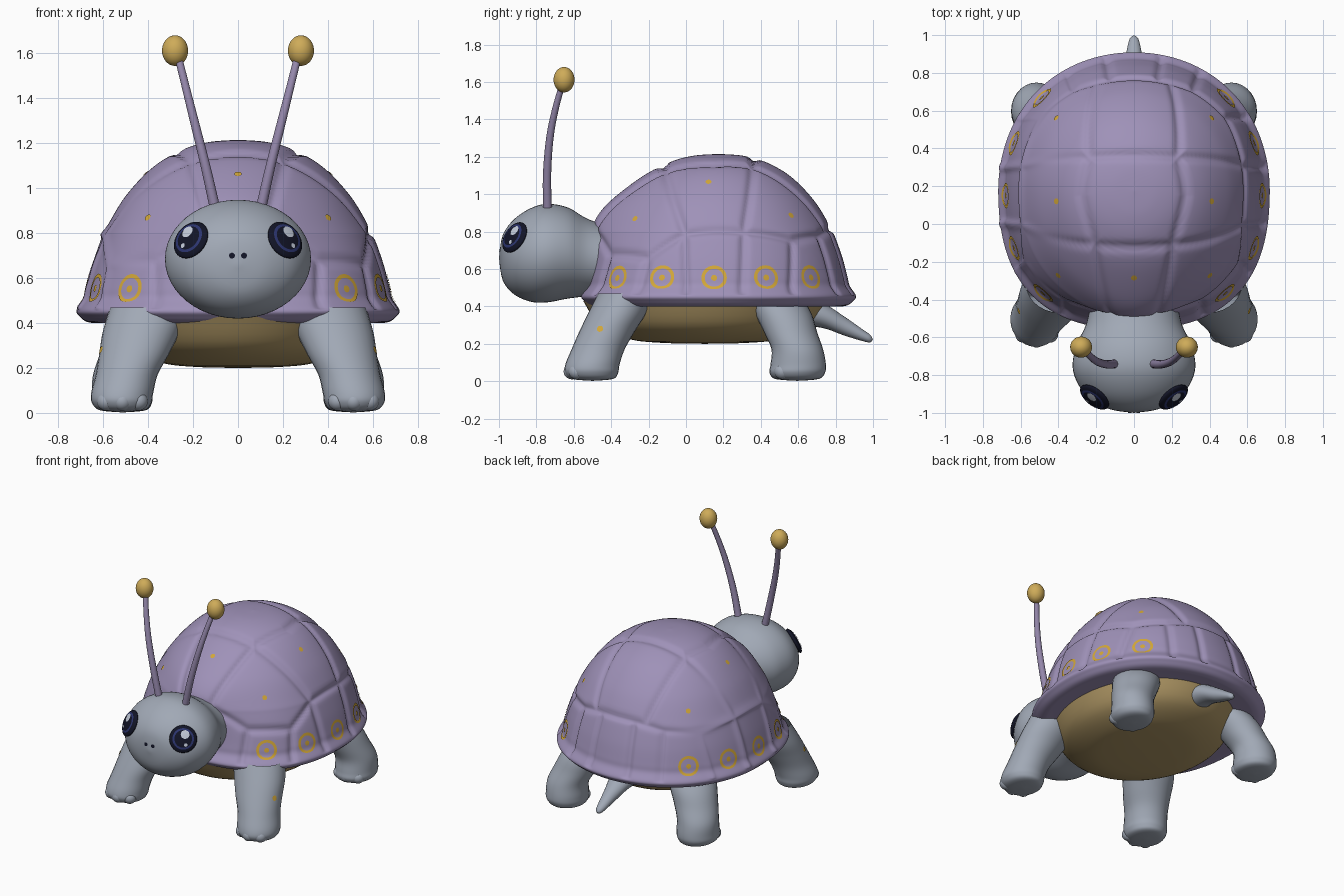
import bpy, bmesh, math
from mathutils import Vector, Matrix
from mathutils.bvhtree import BVHTree

cube = bpy.data.objects.get("Cube")
if cube:
    bpy.data.objects.remove(cube, do_unlink=True)


def material(name, r, g, b):
    m = bpy.data.materials.new(name)
    m.use_nodes = True
    m.diffuse_color = (r, g, b, 1)
    m.node_tree.nodes["Principled BSDF"].inputs["Base Color"].default_value = (r, g, b, 1)
    return m


LAVENDER = material("lavender shell", .345, .285, .48)
SKIN = material("blue grey skin", .355, .395, .465)
TAN = material("tan belly", .43, .31, .13)
GOLD = material("gold bulb", .62, .41, .1)
YELLOW = material("golden marking", .65, .39, .04)
STALK = material("dusky purple stalk", .3, .245, .41)
DARK = material("near black", .006, .007, .02)
BLUE = material("deep blue iris", .025, .035, .16)
PALE = material("pale eye glint", .55, .6, .7)


def finish(name, bm, mat):
    me = bpy.data.meshes.new(name)
    bm.to_mesh(me)
    bm.free()
    me.materials.append(mat)
    ob = bpy.data.objects.new(name, me)
    bpy.context.scene.collection.objects.link(ob)
    bpy.ops.object.select_all(action='DESELECT')
    ob.select_set(True)
    bpy.context.view_layer.objects.active = ob
    bpy.ops.object.shade_smooth_by_angle(angle=math.radians(60))
    return ob


def loft(name, rings, mat, recalc=True):
    """Skin a list of equal closed rings; zero-size rings become poles."""
    bm = bmesh.new()
    rows = [[bm.verts.new(p) for p in ring] for ring in rings]
    n = len(rows[0])
    for a, b in zip(rows, rows[1:]):
        for j in range(n):
            k = (j + 1) % n
            bm.faces.new((a[j], b[j], b[k], a[k]))
    bmesh.ops.remove_doubles(bm, verts=bm.verts, dist=1e-5)
    if recalc:
        bmesh.ops.recalc_face_normals(bm, faces=bm.faces)
    return finish(name, bm, mat)


def smooth_path(points, steps=5):
    """Catmull-Rom samples through tuples of any length."""
    p = [points[0]] + list(points) + [points[-1]]
    out = []
    for i in range(1, len(p) - 2):
        for s in range(steps):
            t = s / steps
            out.append([.5 * (2 * b + (c - a) * t + (2 * a - 5 * b + 4 * c - d) * t * t
                              + (3 * b - a - 3 * c + d) * t ** 3)
                        for a, b, c, d in zip(*p[i - 1:i + 3])])
    return out + [list(points[-1])]


def circle(n):
    return [(math.cos(2 * math.pi * j / n), math.sin(2 * math.pi * j / n)) for j in range(n)]


def upright(name, stations, mat, n=28):
    """Limb from horizontal rings: x, y, z, x radius, y radius."""
    return loft(name, [[(x + abs(rx) * c, y + abs(ry) * s, z) for c, s in circle(n)]
                       for x, y, z, rx, ry in smooth_path(stations)], mat)


def lengthwise(name, stations, mat, n=48):
    """Form from rings across y: y, half width, centre z, half height."""
    return loft(name, [[(abs(w) * c, y, z + abs(h) * s) for c, s in circle(n)]
                       for y, w, z, h in smooth_path(stations)], mat)


def ellipsoid(name, matrix, mat):
    bm = bmesh.new()
    bmesh.ops.create_uvsphere(bm, u_segments=32, v_segments=20, radius=1, matrix=matrix)
    return finish(name, bm, mat)


def ball(name, centre, radii, mat):
    return ellipsoid(name, Matrix.LocRotScale(Vector(centre), None, Vector(radii)), mat)


def surface(ob):
    me = ob.data
    return BVHTree.FromPolygons([v.co for v in me.vertices], [p.vertices[:] for p in me.polygons])


def marking(name, tree, place, inner, outer, mat, lift=.004):
    """Thin disc or ring wrapped on a surface."""
    p, nrm = tree.find_nearest(Vector(place))[:2]
    t = Vector((0, 0, 1)).cross(nrm).normalized()
    b = nrm.cross(t)
    rings = []
    for k in range(4):
        r = inner + (outer - inner) * k / 3
        ring = []
        for c, s in circle(28):
            q, qn = tree.find_nearest(p + (t * c + b * s) * r)[:2]
            ring.append(q + qn * lift)
        rings.append(ring)
    return loft(name, rings, mat, recalc=False)


# Shell seams, given on the left half and mirrored by using |x|
MID, RX, RY = .175, .72, .735


def direction(p):
    return Vector((p[0] / RX, (p[1] - MID) / RY, (p[2] - .4) / .81)).normalized()


front_mid, side_mid, rear_mid = (.2, -.1, 1.12), (.27, .15, 1.15), (.23, .35, 1.13)
front_low, rear_low = (.12, -.43, .82), (.2, .77, .82)
side_front, side_rear = (.59, -.01, .8), (.585, .31, .8)
corner_a, corner_b = (.56, -.2, .67), (.36, -.4, .69)
corner_c, corner_d = (.48, .56, .75), (.32, .72, .79)
chains = [
    [front_low, front_mid, side_mid, rear_mid, rear_low],
    [(0, -.1, 1.12), front_mid, side_front], [(0, .35, 1.13), rear_mid, side_rear],
    [(0, -.43, .82), front_low, corner_b, corner_a, side_front, (.6, .15, .81), side_rear,
     corner_c, corner_d, rear_low, (0, .78, .82)],
    [side_front, (.69, .0, .48)], [side_rear, (.69, .3, .48)],
    [corner_a, (.6, -.25, .48)], [corner_b, (.36, -.47, .48)],
    [corner_c, (.6, .57, .48)], [corner_d, (.36, .82, .48)],
    [(.13, .78, .82), (.15, .9, .48)],
]
arcs = []
for chain in chains:
    for p, q in zip(chain, chain[1:]):
        a, b = direction(p), direction(q)
        n = a.cross(b).normalized()
        arcs.append((a, b, n, n.cross(a), n.cross(b)))


def seam_distance(v):
    best = 1
    for a, b, n, na, nb in arcs:
        if na.dot(v) >= 0 and nb.dot(v) <= 0:
            d = abs(n.dot(v))
        else:
            d = min((v - a).length, (v - b).length)
        best = min(best, d)
    return best * .75


# Domed shell with pressed seams, a flared rim, full front corners and a neck collar
profile = smooth_path([(0, 1.215), (.13, 1.205), (.25, 1.17), (.38, 1.092), (.5, .965),
                       (.585, .825), (.61, .77), (.648, .66), (.674, .56), (.686, .51),
                       (.718, .458), (.705, .43), (.66, .402), (.55, .405), (0, .43)], 7)
rings = []
for r, z in profile:
    ring = []
    r = max(r, 0)
    for c, s in circle(300):
        p = Vector((r * c, MID + r * s * RY / RX, z))
        d = direction((abs(p.x), p.y, z))
        if r > .01 and z > .46:
            p -= d * .017 * math.exp(-(seam_distance(d) / .022) ** 2)
        fullness = (.065 if s < 0 else .015) * (2 * s * c) ** 2 * (r / RX) ** 2
        p.x *= 1 + fullness
        p.y += (p.y - MID) * fullness
        if s < 0:
            p.y -= .085 * s * s * math.exp(-(p.x / .34) ** 2 - ((z - .87) / .2) ** 2)
        ring.append(p)
    rings.append(ring)
shell = surface(loft("shell", rings, LAVENDER))

# Belly
belly = smooth_path([(0, .2), (.35, .205), (.62, .225), (.86, .295), (1, .43)])
loft("belly", [[(.56 * r * c, .1 + .65 * r * s, z) for c, s in circle(64)] for r, z in belly], TAN)

# Head with neck, and tail
head = surface(lengthwise("head", [
    (-1, 0, .66, 0), (-.98, .13, .66, .12), (-.92, .24, .665, .2), (-.83, .305, .675, .25),
    (-.74, .325, .685, .263), (-.63, .3, .685, .243), (-.52, .25, .66, .205),
    (-.35, .22, .64, .17)], SKIN))
lengthwise("tail", [(.55, .12, .38, .08), (.72, .085, .355, .068), (.85, .052, .293, .05),
                    (.95, .032, .243, .03), (.985, .02, .228, .02), (1, 0, .224, 0)], SKIN, 24)

# Marking on the shell's centre line
marking("shell_dot_front", shell, (0, -.29, 1.07), 0, .016, YELLOW)

for side, s in (("left", 1), ("right", -1)):
    # Legs and toes
    front = surface(upright(f"front_leg_{side}", [
        (s * .39, -.32, .47, .18, .15), (s * .43, -.37, .36, .172, .155),
        (s * .463, -.425, .26, .155, .148), (s * .495, -.47, .17, .138, .142),
        (s * .515, -.5, .09, .138, .145), (s * .518, -.505, .045, .132, .142),
        (s * .515, -.5, .012, .1, .11), (s * .515, -.5, .002, 0, 0)], SKIN))
    upright(f"hind_leg_{side}", [
        (s * .36, .46, .47, .15, .15), (s * .42, .52, .36, .155, .152),
        (s * .47, .56, .26, .145, .142), (s * .51, .595, .17, .135, .138),
        (s * .515, .6, .09, .135, .148), (s * .515, .595, .045, .132, .148),
        (s * .51, .595, .012, .1, .115), (s * .51, .595, .002, 0, 0)], SKIN)
    for k, angle in enumerate((-40, 0, 40)):
        a = math.radians(angle)
        for leg, y in (("front", -.5), ("hind", .6)):
            ball(f"{leg}_toe_{side}_{k}", (s * .515 + .11 * math.sin(a),
                 y - .11 * math.cos(a), .052), (.043, .044, .042), SKIN)
    marking(f"leg_dot_{side}", front, (s * .61, -.46, .28), 0, .017, YELLOW)

    # Antenna
    upright(f"antenna_{side}", [
        (s * .1, -.74, .9, .024, .024), (s * .145, -.743, 1.1, .022, .022),
        (s * .195, -.728, 1.3, .02, .02), (s * .235, -.697, 1.46, .018, .018),
        (s * .27, -.657, 1.6, .017, .017)], STALK, 16)
    ball(f"antenna_bulb_{side}", (s * .28, -.652, 1.612), (.058, .056, .068), GOLD)

    # Eye, iris ring and glints
    p, n = head.find_nearest(Vector((s * .208, -.915, .768)))[:2]
    eye = surface(ellipsoid(f"eye_{side}", Matrix.LocRotScale(
        p, n.to_track_quat('Z', 'Y'), Vector((.09, .09, .025))), DARK))
    centre = p + n * .025
    marking(f"iris_{side}", eye, centre, .058, .072, BLUE, .002)
    across = Vector((0, 0, 1)).cross(n).normalized()
    up = n.cross(across)
    marking(f"glint_{side}", eye, centre + up * .028 + across * s * .012, 0, .028, PALE, .004)
    marking(f"small_glint_{side}", eye, centre - up * .04 + across * s * .015, 0, .011, PALE, .004)

    # Nostril
    marking(f"nostril_{side}", head, (s * .027, -1, .7), 0, .013, DARK)

    # Rings round the margin and dots on the upper plates
    for k, (x, y) in enumerate(((.49, -.375), (.64, -.13), (.69, .15), (.64, .43), (.49, .67))):
        place = (s * x, y, .555)
        marking(f"shell_ring_{side}_{k}", shell, place, .05, .068, YELLOW)
        marking(f"shell_ring_dot_{side}_{k}", shell, place, 0, .016, YELLOW)
    for k, (y, z) in enumerate(((-.285, .88), (.12, 1.07), (.565, .89))):
        marking(f"shell_dot_{side}_{k}", shell, (s * .415, y, z), 0, .016, YELLOW)
